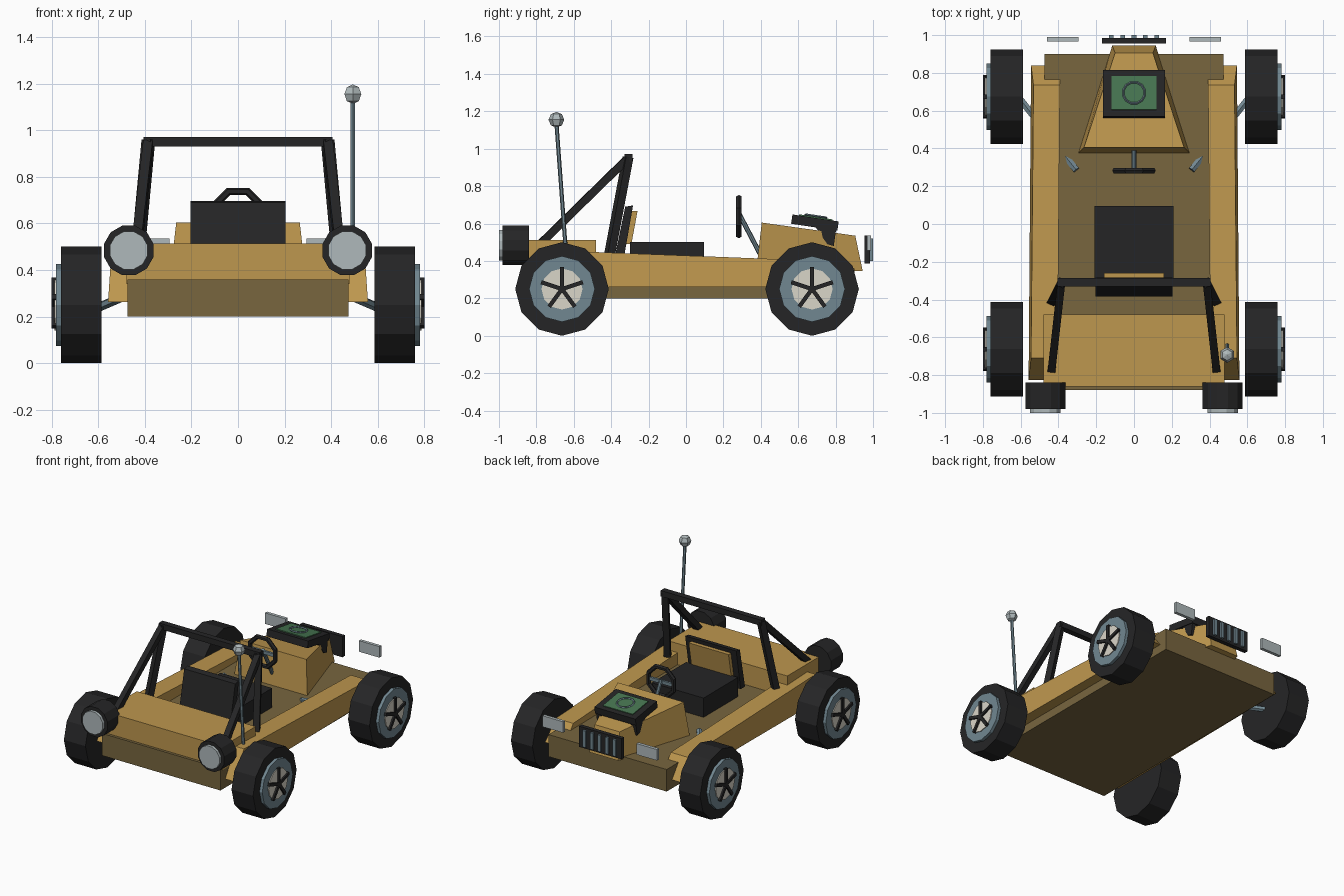
import bpy, bmesh, math
from mathutils import Vector, Matrix

if "Cube" in bpy.data.objects:
    bpy.data.objects.remove(bpy.data.objects["Cube"])


def material(name, r, g, b):
    lin = [((c / 255 + 0.055) / 1.055) ** 2.4 for c in (r, g, b)]
    m = bpy.data.materials.new(name)
    m.diffuse_color = (*lin, 1)
    m.use_nodes = True
    m.node_tree.nodes["Principled BSDF"].inputs["Base Color"].default_value = m.diffuse_color
    return m


TAN = material("tan", 190, 151, 78)
BROWN = material("dark_brown", 120, 102, 63)
BLACK = material("black", 37, 37, 38)
STEEL = material("blue_grey", 113, 135, 145)
LIGHT = material("light_grey", 175, 185, 187)
CREAM = material("cream", 218, 214, 201)
GREEN = material("green", 71, 118, 81)


def finish(name, bm, mat):
    bmesh.ops.recalc_face_normals(bm, faces=bm.faces)
    me = bpy.data.meshes.new(name)
    bm.to_mesh(me)
    bm.free()
    me.materials.append(mat)
    ob = bpy.data.objects.new(name, me)
    bpy.context.collection.objects.link(ob)
    return ob


def box(name, mat, x, y, z, rot=None, at=(0, 0, 0)):
    """Box from ranges, optionally rotated and then moved."""
    bm = bmesh.new()
    bmesh.ops.create_cube(bm, size=1)
    for v in bm.verts:
        v.co = Vector([r[0] if c < 0 else r[1] for c, r in zip(v.co, (x, y, z))])
    if rot:
        bm.transform(rot)
    bm.transform(Matrix.Translation(at))
    return finish(name, bm, mat)


def loft(name, mat, bottom, top):
    """Solid between two quads."""
    bm = bmesh.new()
    b = [bm.verts.new(p) for p in bottom]
    t = [bm.verts.new(p) for p in top]
    bm.faces.new(b)
    bm.faces.new(t)
    for i in range(4):
        j = (i + 1) % 4
        bm.faces.new((b[i], b[j], t[j], t[i]))
    return finish(name, bm, mat)


def rod(name, mat, a, b, r, sides=8, turn=0.0):
    """Straight prism between two points."""
    a, b = Vector(a), Vector(b)
    d = b - a
    bm = bmesh.new()
    bmesh.ops.create_cone(bm, cap_ends=True, segments=sides, radius1=r, radius2=r, depth=d.length)
    bm.transform(Matrix.Rotation(turn, 4, 'Z'))
    bm.transform(Matrix.Translation((a + b) / 2) @ d.to_track_quat('Z', 'Y').to_matrix().to_4x4())
    return finish(name, bm, mat)


def ring(name, mat, major, minor, sides, msides, mtx):
    """Low-poly torus around local z, with a flat side on the axes."""
    bm = bmesh.new()
    rows = []
    for i in range(sides):
        a = (i + 0.5) * 2 * math.pi / sides
        rows.append([])
        for j in range(msides):
            t = j * 2 * math.pi / msides
            r = major + minor * math.cos(t)
            rows[-1].append(bm.verts.new((r * math.cos(a), r * math.sin(a), minor * math.sin(t))))
    for i in range(sides):
        p, q = rows[i], rows[(i + 1) % sides]
        for j in range(msides):
            k = (j + 1) % msides
            bm.faces.new((p[j], q[j], q[k], p[k]))
    bm.transform(mtx)
    return finish(name, bm, mat)


# Body: floor slab, rear deck and tapered hood
box("floor", BROWN, (-.475, .475), (-.88, .9), (.2, .36))
box("deck", TAN, (-.478, .478), (-.86, -.48), (.34, .513))
loft("hood", TAN,
     [(-.295, .375, .345), (.295, .375, .345), (.115, .945, .345), (-.115, .945, .345)],
     [(-.265, .405, .605), (.265, .405, .605), (.1, .905, .535), (-.1, .905, .535)])

# Hood gauge: tilted housing, green panel and ring
tilt = Matrix.Rotation(-.15, 4, 'X')
spot = (0, .69, .61)
box("gauge_housing", BLACK, (-.165, .165), (-.125, .125), (-.03, .02), tilt, spot)
box("gauge_panel", GREEN, (-.12, .12), (-.09, .09), (.018, .026), tilt, spot)
ring("gauge_ring", STEEL, .058, .006, 12, 4, Matrix.Translation(spot) @ tilt @ Matrix.Translation((0, 0, .03)))

# Grille with slats
box("grille", BLACK, (-.17, .17), (.955, .985), (.385, .535))
for i in range(5):
    x = (i - 2) * .06
    box("grille_slat", STEEL, (x - .012, x + .012), (.98, 1.0), (.4, .52))

# Steering wheel, spoke and column
ring("steering_wheel", BLACK, .108, .017, 8, 6,
     Matrix.Translation((0, .283, .637)) @ Matrix.Rotation(math.pi / 2, 4, 'X'))
box("steering_spoke", STEEL, (-.1, .1), (.276, .292), (.625, .649))
rod("steering_column", STEEL, (0, .285, .65), (0, .4, .43), .013)

# Seat
box("seat_cushion", BLACK, (-.208, .208), (-.3, .095), (.35, .5))
loft("seat_back", BLACK,
     [(-.205, -.385, .4), (.205, -.385, .4), (.205, -.335, .4), (-.205, -.335, .4)],
     [(-.205, -.325, .69), (.205, -.325, .69), (.205, -.283, .697), (-.205, -.283, .697)])
loft("seat_pad", TAN,
     [(-.16, -.33, .49), (.16, -.33, .49), (.16, -.292, .49), (-.16, -.292, .49)],
     [(-.16, -.3, .668), (.16, -.3, .668), (.16, -.259, .668), (-.16, -.259, .668)])

# Roll bar crosspiece
box("roll_bar_top", BLACK, (-.405, .405), (-.33, -.287), (.93, .972))

# Antenna
rod("antenna_rod", STEEL, (.493, -.64, .42), (.493, -.693, 1.14), .011, 6)
bm = bmesh.new()
bmesh.ops.create_uvsphere(bm, u_segments=6, v_segments=4, radius=.042)
bm.transform(Matrix.Translation((.493, -.693, 1.155)))
finish("antenna_ball", bm, LIGHT)

# Everything mirrored left and right
for s in (-1, 1):
    # side rail with sloping ends
    loft("side_rail", TAN,
         [(s * .405, -.825, .262), (s * .558, -.825, .262), (s * .545, .84, .262), (s * .392, .84, .262)],
         [(s * .405, -.71, .456), (s * .545, -.71, .456), (s * .532, .735, .4), (s * .392, .735, .4)])
    # bracket holding the gauge housing
    loft("gauge_bracket", BLACK,
         [(s * .12, .755, .49), (s * .16, .755, .49), (s * .16, .79, .48), (s * .12, .79, .48)],
         [(s * .12, .68, .6), (s * .16, .68, .6), (s * .16, .805, .585), (s * .12, .805, .585)])
    # light plates beside the grille
    box("light_plate", LIGHT, sorted((s * .295, s * .46)), (.967, .99), (.455, .535))
    # roll bar legs and struts
    rod("roll_bar_leg", BLACK, (s * .385, -.31, .955), (s * .437, -.415, .4), .031, 4, math.pi / 4)
    rod("roll_bar_strut", BLACK, (s * .385, -.315, .945), (s * .437, -.78, .49), .029, 4, math.pi / 4)
    # round lamps
    rod("lamp_housing", BLACK, (s * .469, -.98, .484), (s * .469, -.84, .484), .11, 12, math.pi / 12)
    rod("lamp_lens", LIGHT, (s * .469, -1.0, .484), (s * .469, -.97, .484), .084, 12, math.pi / 12)
    # suspension arm
    rod("suspension_arm", STEEL, (s * .305, .285, .365), (s * .61, .67, .235), .02, 6)
    # wheels: tyre, rim, disc and five spokes
    for y in (-.663, .674):
        rod("tyre", BLACK, (s * .587, y, .25), (s * .76, y, .25), .25, 12)
        rod("rim", STEEL, (s * .75, y, .25), (s * .782, y, .25), .176, 12)
        rod("wheel_disc", CREAM, (s * .77, y, .25), (s * .788, y, .25), .11, 12)
        for i in range(5):
            box("wheel_spoke", BLACK, (-.012, .012), (-.011, .011), (0, .117),
                Matrix.Rotation(i * 2 * math.pi / 5, 4, 'X'), (s * .788, y, .25))
